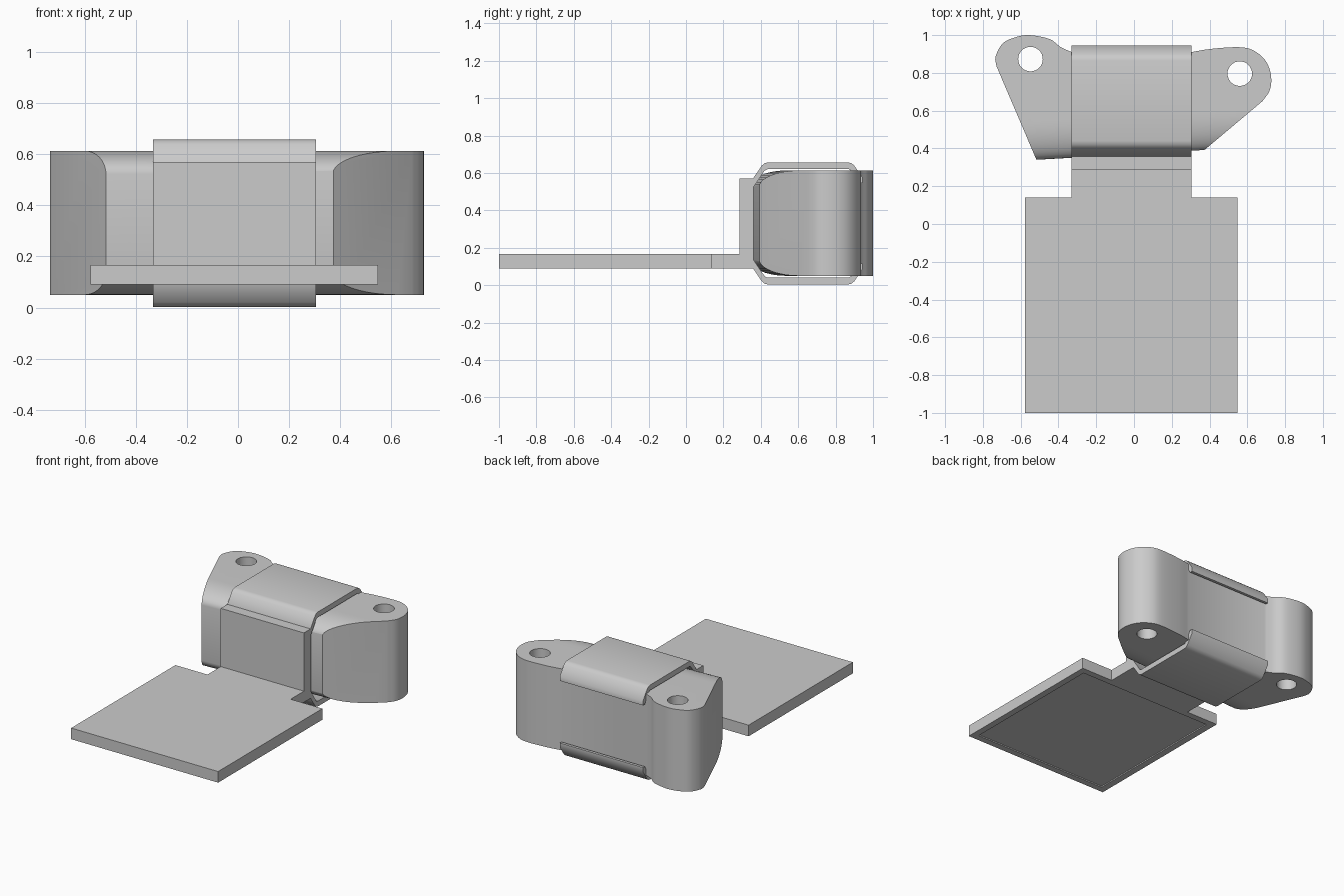
import bpy, bmesh, math
from mathutils import Vector

if "Cube" in bpy.data.objects:
    bpy.data.objects.remove(bpy.data.objects["Cube"])

MID = 0.33            # height of the horizontal symmetry plane of body and clips
XL, XR = -0.332, 0.305


def prism(name, pts, lo, hi, place):
    """Extrude a 2D profile; place(a, b, t) maps it into space."""
    bm = bmesh.new()
    low = [bm.verts.new(place(a, b, lo)) for a, b in pts]
    top = [bm.verts.new(place(a, b, hi)) for a, b in pts]
    n = len(pts)
    bm.faces.new(low)
    bm.faces.new(top[::-1])
    for i in range(n):
        j = (i + 1) % n
        bm.faces.new((low[i], top[i], top[j], low[j]))
    bmesh.ops.recalc_face_normals(bm, faces=bm.faces)
    me = bpy.data.meshes.new(name)
    bm.to_mesh(me)
    bm.free()
    ob = bpy.data.objects.new(name, me)
    bpy.context.collection.objects.link(ob)
    return ob


def along_z(a, b, t):
    return (a, b, t)


def along_x(a, b, t):
    return (t, a, b)


def skewed_x(a, b, t):
    return (t, a + 0.056 * t, b)


def select(ob):
    bpy.ops.object.select_all(action='DESELECT')
    ob.select_set(True)
    bpy.context.view_layer.objects.active = ob


def boolean(ob, cutter, op):
    m = ob.modifiers.new(op, 'BOOLEAN')
    m.operation, m.object, m.solver = op, cutter, 'EXACT'
    select(ob)
    bpy.ops.object.modifier_apply(modifier=m.name)
    bpy.data.objects.remove(cutter, do_unlink=True)


def smooth(ob, deg=30):
    select(ob)
    bpy.ops.object.shade_smooth_by_angle(angle=math.radians(deg))


def spline(pts, steps=4):
    """Smooth curve through the points."""
    p = [Vector(q) for q in pts]
    p = [2 * p[0] - p[1]] + p + [2 * p[-1] - p[-2]]
    out = []
    for i in range(1, len(p) - 2):
        a, b, c, d = p[i - 1:i + 3]
        for k in range(steps):
            t = k / steps
            out.append(0.5 * (2 * b + (c - a) * t + (2 * a - 5 * b + 4 * c - d) * t * t
                              + (3 * b - a - 3 * c + d) * t ** 3))
    return [tuple(q) for q in out] + [tuple(pts[-1])]


def circle(x, y, r, n=32):
    return [(x + r * math.cos(2 * math.pi * i / n), y + r * math.sin(2 * math.pi * i / n))
            for i in range(n)]


# Body: plan outline with two rounded ears
left_ear = spline([(-0.728, 0.835), (-0.733, 0.885), (-0.696, 0.955), (-0.63, 0.988),
                   (-0.553, 1.0), (-0.447, 0.979), (-0.389, 0.937), (-0.33, 0.91)])
right_ear = spline([(0.304, 0.91), (0.40, 0.926), (0.53, 0.936), (0.61, 0.928), (0.675, 0.889),
                    (0.712, 0.836), (0.727, 0.767), (0.717, 0.704), (0.68, 0.65)])
outline = [(-0.516, 0.339)] + left_ear + right_ear + [(0.373, 0.392)]
body = prism("mount_body", outline, 0.05, 0.613, along_z)

# Rounded front top and bottom edges
F, RY, RZ, HALF = 0.369, 0.2, 0.09, 0.2815
arc = [(F + RY - RY * math.cos(a), HALF - RZ + RZ * math.sin(a))
       for a in [i * math.pi / 20 for i in range(11)]]
side = [(y, MID + 0.0015 + z) for y, z in arc] + [(1.3, MID + HALF + 0.0015), (1.3, MID - HALF + 0.0015)]
side += [(y, MID + 0.0015 - z) for y, z in reversed(arc)]
boolean(body, prism("round_cutter", side, -1, 1, skewed_x), 'INTERSECT')

# Bolt holes
for x, y in ((-0.548, 0.873), (0.56, 0.796)):
    boolean(body, prism("hole_cutter", circle(x, y, 0.065), -0.2, 0.9, along_z), 'DIFFERENCE')
smooth(body)

# Base plate with neck, and a shallow recess underneath
base = prism("base_plate", [(-0.577, -1), (0.548, -1), (0.548, 0.14), (XR, 0.14), (XR, 0.36),
                            (XL, 0.36), (XL, 0.14), (-0.577, 0.14)], 0.09, 0.167, along_z)
recess = prism("recess_cutter", [(-0.53, -0.955), (0.503, -0.955), (0.503, 0.095), (-0.53, 0.095)],
               0.0, 0.098, along_z)
boolean(base, recess, 'DIFFERENCE')

# Upright plate
prism("upright_plate", [(0.285, 0.15), (0.361, 0.15), (0.361, 0.57), (0.285, 0.57)],
      XL, XR, along_x)

# Clip straps gripping the body above and below
outer = [(0.358, 0.24), (0.405, 0.309), (0.42, 0.322), (0.44, 0.327), (0.865, 0.327),
         (0.885, 0.322), (0.90, 0.309), (0.944, 0.245)]
inner = [(0.944, 0.215), (0.925, 0.215), (0.885, 0.28), (0.87, 0.29), (0.435, 0.29),
         (0.42, 0.282), (0.358, 0.19)]
for name, s in (("upper_clip", 1), ("lower_clip", -1)):
    smooth(prism(name, [(y, MID + s * z) for y, z in outer + inner], XL, XR, along_x), 35)
